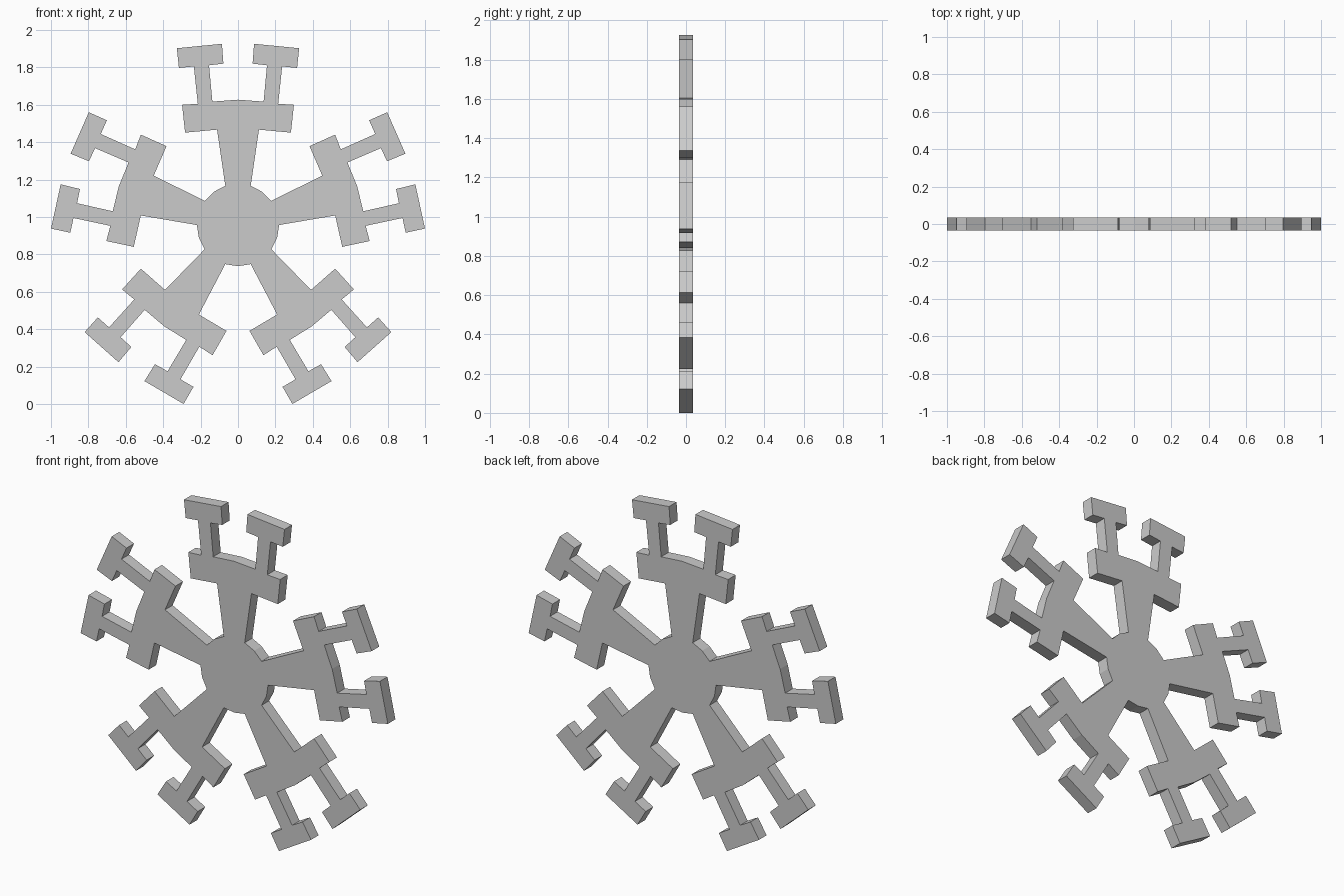
import bpy, bmesh
from math import sin, cos, pi, radians

if "Cube" in bpy.data.objects:
    bpy.data.objects.remove(bpy.data.objects["Cube"])

ARMS = 5
CENTRE_Z = 0.957
HALF_DEPTH = 0.035
HUB_R = 0.22

# Right half of the upright arm, from middle of the crown round to the hub
half = [(0.137, 0.660), (0.155, 0.854), (0.078, 0.863), (0.086, 0.969),
        (0.327, 0.945), (0.316, 0.840), (0.236, 0.848), (0.215, 0.648),
        (0.299, 0.643), (0.283, 0.494), (0.112, 0.510),
        (HUB_R * sin(radians(18)), HUB_R * cos(radians(18)))]
arm = [(-x, z) for x, z in reversed(half)] + [(0, 0.670)] + half

# Full outline: each arm followed by the hub point in the valley after it
arm.append((HUB_R * sin(pi / ARMS), HUB_R * cos(pi / ARMS)))
outline = []
for i in range(ARMS):
    a = 2 * pi * i / ARMS
    outline += [(x * cos(a) + z * sin(a), z * cos(a) - x * sin(a)) for x, z in arm]

# Flat plate extruded through its thickness
bm = bmesh.new()
face = bm.faces.new([bm.verts.new((x, -HALF_DEPTH, z + CENTRE_Z)) for x, z in outline])
ext = bmesh.ops.extrude_face_region(bm, geom=[face], use_keep_orig=True)
new_verts = [g for g in ext["geom"] if isinstance(g, bmesh.types.BMVert)]
bmesh.ops.translate(bm, verts=new_verts, vec=(0, 2 * HALF_DEPTH, 0))
bmesh.ops.triangulate(bm, faces=[f for f in bm.faces if len(f.verts) > 4])
bmesh.ops.recalc_face_normals(bm, faces=bm.faces)

mesh = bpy.data.meshes.new("five_arm_plate")
bm.to_mesh(mesh)
bm.free()
bpy.context.collection.objects.link(bpy.data.objects.new("five_arm_plate", mesh))
